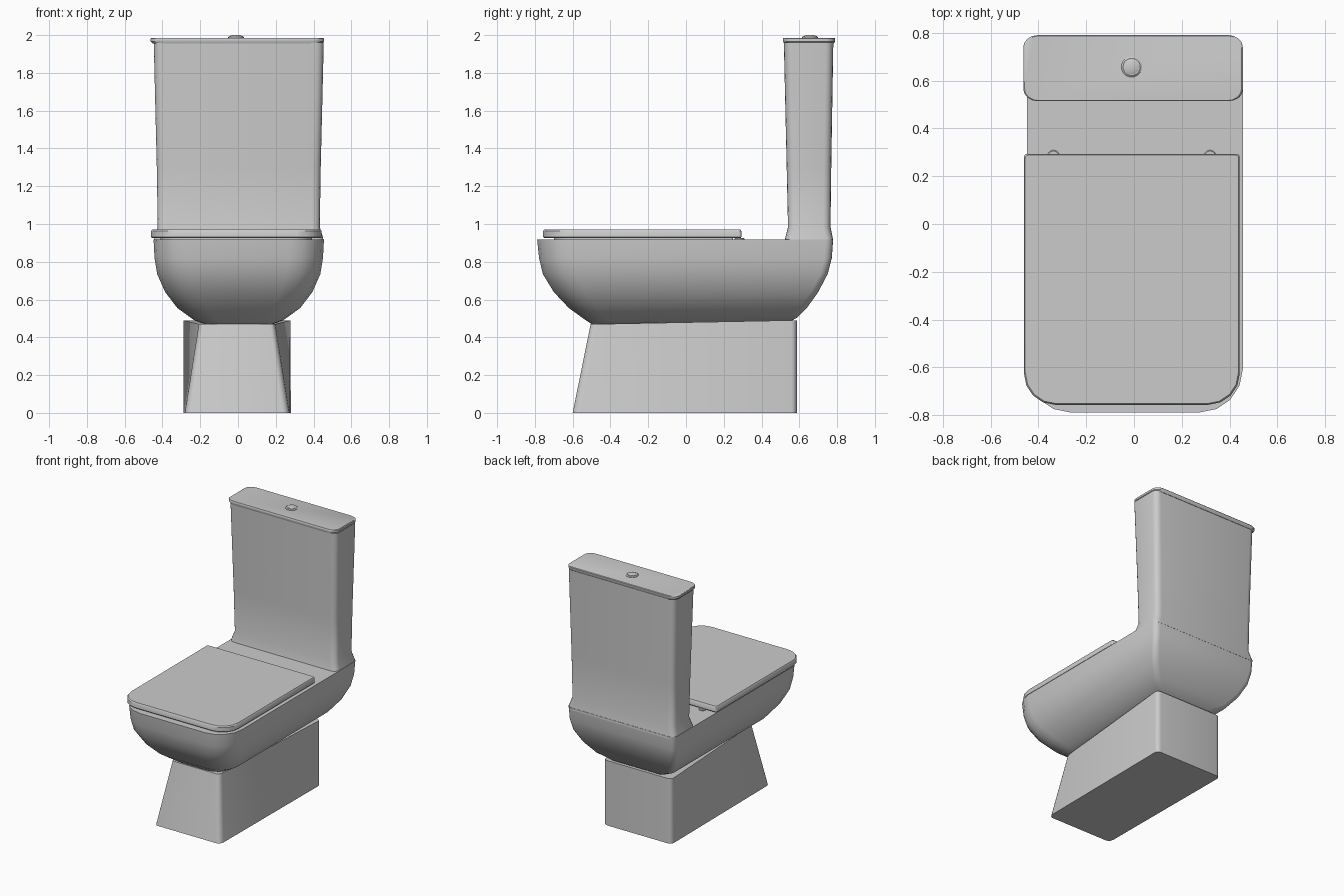
import bpy, bmesh, math

if "Cube" in bpy.data.objects:
    bpy.data.objects.remove(bpy.data.objects["Cube"])


def outline(cx, hw, y0, y1, front, back, taper=1.0, seg=4):
    """Rounded rectangle; front/back are (x, y) corner radii, taper narrows the front."""
    pts = []
    corners = [(1, y0, front, -90), (1, y1, back, 0), (-1, y1, back, 90), (-1, y0, front, 180)]
    for sx, y, (rx, ry), start in corners:
        oy = y + ry if y == y0 else y - ry
        for i in range(seg + 1):
            a = math.radians(start + 90 * i / seg)
            px, py = sx * (hw - rx) + rx * math.cos(a), oy + ry * math.sin(a)
            t = (py - y0) / (y1 - y0)
            pts.append((cx + px * (taper + (1 - taper) * t), py))
    return pts


def loft(name, rings, angle=35, lift=None):
    """Skin a stack of (z, outline) rings, capped at both ends."""
    bm = bmesh.new()
    loops = []
    for z, pts in rings:
        loops.append([bm.verts.new((x, y, z + (lift(y, z) if lift else 0))) for x, y in pts])
    n = len(loops[0])
    for a, b in zip(loops, loops[1:]):
        for i in range(n):
            j = (i + 1) % n
            bm.faces.new((a[i], a[j], b[j], b[i]))
    bm.faces.new(loops[0][::-1])
    bm.faces.new(loops[-1])
    bmesh.ops.recalc_face_normals(bm, faces=bm.faces)
    me = bpy.data.meshes.new(name)
    bm.to_mesh(me)
    bm.free()
    ob = bpy.data.objects.new(name, me)
    bpy.context.collection.objects.link(ob)
    bpy.ops.object.select_all(action='DESELECT')
    ob.select_set(True)
    bpy.context.view_layer.objects.active = ob
    bpy.ops.object.shade_smooth_by_angle(angle=math.radians(angle))
    return ob


def disc(name, x, y, profile):
    """Turned part from a (radius, z) profile."""
    rings = []
    for r, z in profile:
        rings.append((z, [(x + r * math.cos(k * math.tau / 20), y + r * math.sin(k * math.tau / 20))
                          for k in range(20)]))
    return loft(name, rings)


# Pedestal: raked front, narrower towards the top front
loft("pedestal", [
    (0.0, outline(-0.005, 0.285, -0.60, 0.588, (0.035, 0.04), (0.035, 0.03), 0.97)),
    (0.49, outline(-0.005, 0.285, -0.505, 0.588, (0.035, 0.035), (0.035, 0.03), 0.70)),
], lift=lambda y, z: -0.02 * max(0, min(1, (0.2 - y) / 0.6)) if z > 0.3 else 0)

# Bowl: z, half width, front y, back y, front corner radius
bowl = [
    (0.465, 0.10, -0.42, 0.50, 0.06),
    (0.470, 0.18, -0.50, 0.56, 0.10),
    (0.490, 0.235, -0.53, 0.59, 0.12),
    (0.555, 0.325, -0.62, 0.64, 0.15),
    (0.640, 0.39, -0.70, 0.70, 0.17),
    (0.735, 0.432, -0.758, 0.75, 0.18),
    (0.820, 0.446, -0.778, 0.772, 0.18),
    (0.917, 0.451, -0.788, 0.779, 0.18),
]
loft("bowl", [(z, outline(0.004, hw, y0, y1, (r, r), (0.04, 0.04))) for z, hw, y0, y1, r in bowl],
     lift=lambda y, z: 0.02 * max(0, min(1, (y + 0.4) / 0.6)) * max(0, (0.56 - z) / 0.095))

# Cistern with flared foot
tank = [
    (0.90, 0.449, 0.522, 0.779),
    (0.925, 0.447, 0.525, 0.777),
    (0.985, 0.429, 0.540, 0.765),
    (1.30, 0.434, 0.533, 0.769),
    (1.96, 0.450, 0.518, 0.780),
]
loft("cistern", [(z, outline(0.004, hw, y0, y1, (0.045, 0.04), (0.045, 0.04)))
                 for z, hw, y0, y1 in tank])

# Cistern lid
loft("cistern_lid", [(z, outline(-0.004, 0.459 - d, 0.514 + d * 0.4, 0.79 - d * 0.6, (0.06, 0.05), (0.06, 0.05)))
                     for z, d in [(1.955, 0.012), (1.967, 0.0), (1.982, 0.0), (1.986, 0.005)]])

# Flush button with raised centre
disc("flush_ring", -0.01, 0.657, [(0.043, 1.98), (0.043, 1.989), (0.036, 1.994)])
disc("flush_button", -0.01, 0.657, [(0.031, 1.985), (0.031, 1.996), (0.022, 2.0)])

# Seat lid
loft("seat_lid", [(z, outline(-0.009, 0.451 - d, -0.756 + d, 0.293 - d, (0.13, 0.13), (0.012, 0.012)))
                  for z, d in [(0.926, 0.004), (0.931, 0.0), (0.963, 0.0), (0.971, 0.005)]])

# Thin seat buffer under the lid
loft("seat_buffer", [(z, outline(-0.009, 0.40, -0.70, 0.25, (0.12, 0.12), (0.01, 0.01)))
                     for z in (0.912, 0.928)])

# Hinges
for side, x in (("left", -0.337), ("right", 0.318)):
    disc("hinge_" + side, x, 0.283, [(0.026, 0.91), (0.026, 0.922), (0.022, 0.927)])
